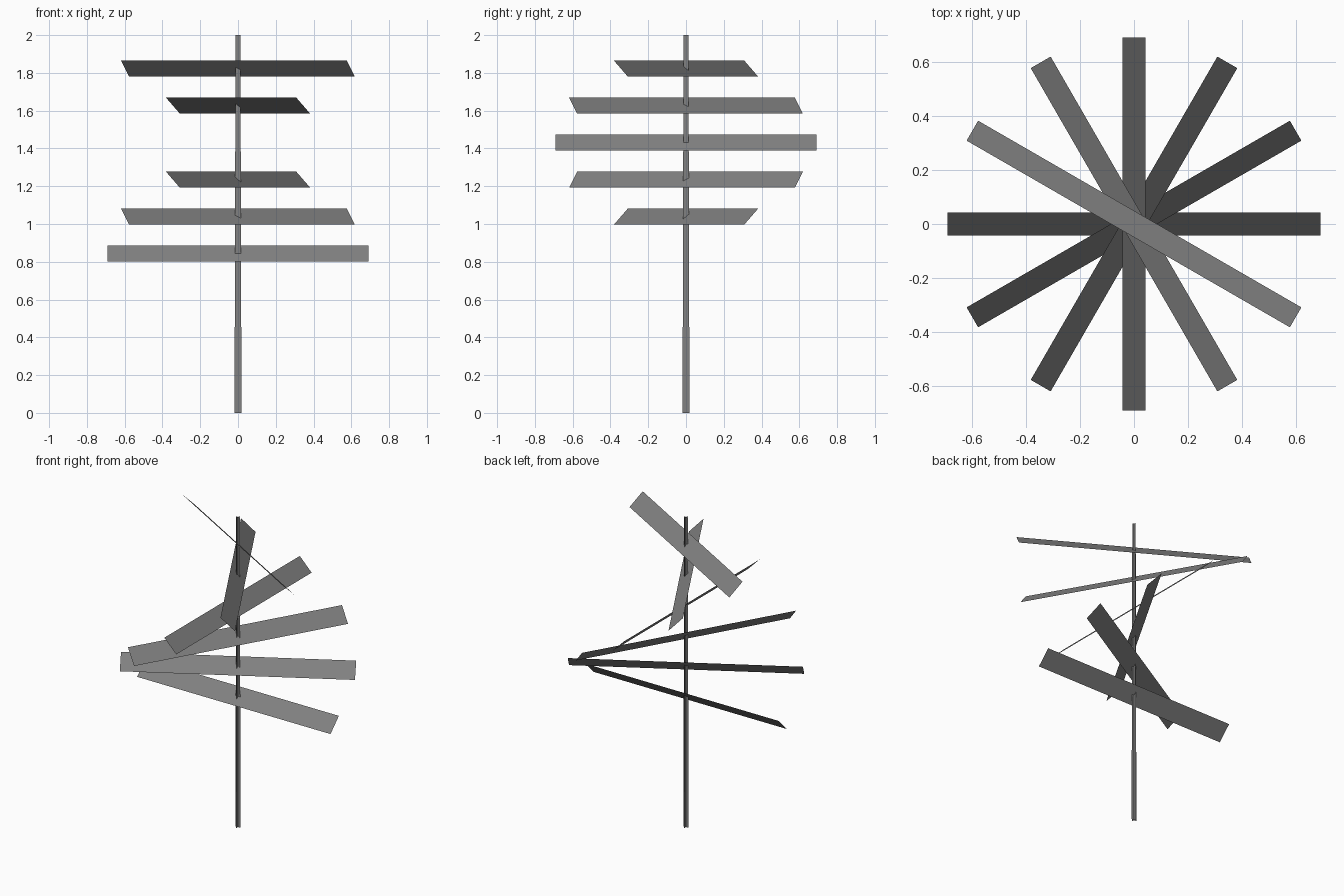
import bpy
from math import radians
from mathutils import Matrix, Vector

if "Cube" in bpy.data.objects:
    bpy.data.objects.remove(bpy.data.objects["Cube"])

grey = bpy.data.materials.new("dark_grey")
grey.diffuse_color = (0.22, 0.22, 0.22, 1)
grey.use_nodes = True
grey.node_tree.nodes["Principled BSDF"].inputs["Base Color"].default_value = grey.diffuse_color


def sheet(name, corners, matrix):
    """One flat four-cornered sheet, placed by a matrix."""
    mesh = bpy.data.meshes.new(name)
    mesh.from_pydata([matrix @ Vector(c) for c in corners], [], [(0, 1, 2, 3)])
    mesh.materials.append(grey)
    obj = bpy.data.objects.new(name, mesh)
    bpy.context.collection.objects.link(obj)
    return obj


# Stem: two crossed, slightly tapered sheets
BASE, TIP = 0.0185, 0.0128
stem = [(-BASE, 0, 0), (BASE, 0, 0), (TIP, 0, 2), (-TIP, 0, 2)]
for i in range(2):
    sheet(f"stem_{i + 1}", stem, Matrix.Rotation(radians(90 * i), 4, 'Z'))

# Blades: thin slats pitched 45 degrees, climbing the stem as a spiral
HALF_LENGTH, HALF_PITCH = 0.69, 0.0425
blade = [(-HALF_LENGTH, -HALF_PITCH, -HALF_PITCH), (HALF_LENGTH, -HALF_PITCH, -HALF_PITCH),
         (HALF_LENGTH, HALF_PITCH, HALF_PITCH), (-HALF_LENGTH, HALF_PITCH, HALF_PITCH)]
for i in range(6):
    place = Matrix.Translation((0, 0, 0.843 + 0.196 * i)) @ Matrix.Rotation(radians(30 * i), 4, 'Z')
    sheet(f"blade_{i + 1}", blade, place)
